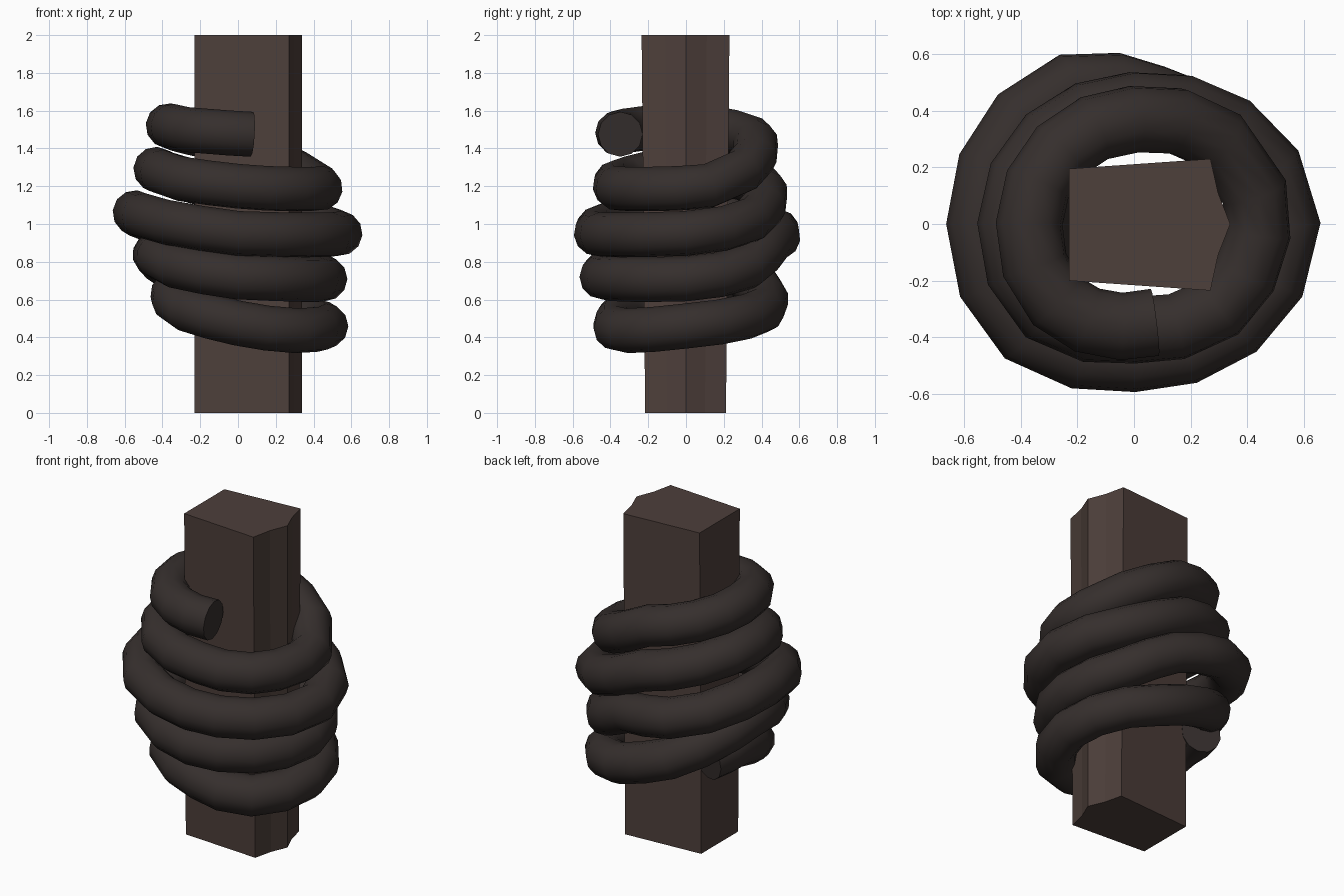
import bpy, bmesh
from math import radians, sin, cos

if "Cube" in bpy.data.objects:
    bpy.data.objects.remove(bpy.data.objects["Cube"])


def material(name, color):
    m = bpy.data.materials.new(name)
    m.diffuse_color = (*color, 1)
    m.use_nodes = True
    m.node_tree.nodes["Principled BSDF"].inputs["Base Color"].default_value = m.diffuse_color
    return m


# Wooden post with slightly hollow right-hand facets, narrower at the foot
profile = [(-0.23, -0.20), (0.27, -0.235), (0.297, -0.11), (0.34, 0.0),
           (0.297, 0.11), (0.27, 0.23), (-0.23, 0.195)]
n = len(profile)
bm = bmesh.new()
rings = [[bm.verts.new((x, y * s, z)) for x, y in profile] for z, s in ((0, 0.92), (2, 1))]
bm.faces.new(rings[0][::-1])
bm.faces.new(rings[1])
for i in range(n):
    j = (i + 1) % n
    bm.faces.new((rings[0][i], rings[0][j], rings[1][j], rings[1][i]))
mesh = bpy.data.meshes.new("post")
bm.to_mesh(mesh)
bm.free()
post = bpy.data.objects.new("post", mesh)
bpy.context.collection.objects.link(post)
mesh.materials.append(material("wood", (0.075, 0.05, 0.043)))

# Rope path keys: (clockwise angle from front, radius, height), top to bottom
keys = [
    (-12, 0.355, 1.475), (45, 0.385, 1.50), (90, 0.37, 1.52), (180, 0.37, 1.43),
    (225, 0.42, 1.28), (255, 0.44, 1.20), (315, 0.42, 1.185), (360, 0.375, 1.20),
    (405, 0.435, 1.24), (450, 0.435, 1.29), (540, 0.42, 1.17), (585, 0.48, 1.02),
    (630, 0.54, 0.95), (720, 0.475, 0.95), (765, 0.54, 1.01), (810, 0.545, 1.06),
    (875, 0.535, 0.96), (910, 0.45, 0.90), (945, 0.45, 0.77), (990, 0.46, 0.71),
    (1080, 0.445, 0.72), (1125, 0.475, 0.78), (1170, 0.44, 0.84), (1260, 0.425, 0.60),
    (1305, 0.455, 0.51), (1350, 0.465, 0.46), (1395, 0.44, 0.435), (1440, 0.37, 0.475),
    (1485, 0.39, 0.55), (1530, 0.345, 0.63), (1566, 0.38, 0.62),
]


def catmull(a, b, c, d, t):
    return 0.5 * (2 * b + (c - a) * t + (2 * a - 5 * b + 4 * c - d) * t * t
                  + (3 * b - a - 3 * c + d) * t ** 3)


def path_points():
    pts = []
    last = len(keys) - 1
    for i in range(last):
        a, b, c, d = keys[max(i - 1, 0)], keys[i], keys[i + 1], keys[min(i + 2, last)]
        steps = max(1, round((c[0] - b[0]) / 22.5))
        for k in range(steps + (i == last - 1)):
            t = k / steps
            ang = radians(b[0] + (c[0] - b[0]) * t)
            r, z = (catmull(a[m], b[m], c[m], d[m], t) for m in (1, 2))
            pts.append((-r * sin(ang), -r * cos(ang), z))
    return pts


# Thick rope wound around the post
pts = path_points()
curve = bpy.data.curves.new("rope_coil", "CURVE")
curve.dimensions = "3D"
spline = curve.splines.new("POLY")
spline.points.add(len(pts) - 1)
for p, co in zip(spline.points, pts):
    p.co = (*co, 1)
curve.bevel_depth = 0.119
curve.bevel_resolution = 4
curve.use_fill_caps = True
rope = bpy.data.objects.new("rope_coil", curve)
bpy.context.collection.objects.link(rope)
curve.materials.append(material("rope", (0.036, 0.028, 0.026)))
bpy.context.view_layer.objects.active = rope
rope.select_set(True)
bpy.ops.object.convert(target="MESH")
bpy.ops.object.shade_smooth_by_angle(angle=radians(40))
